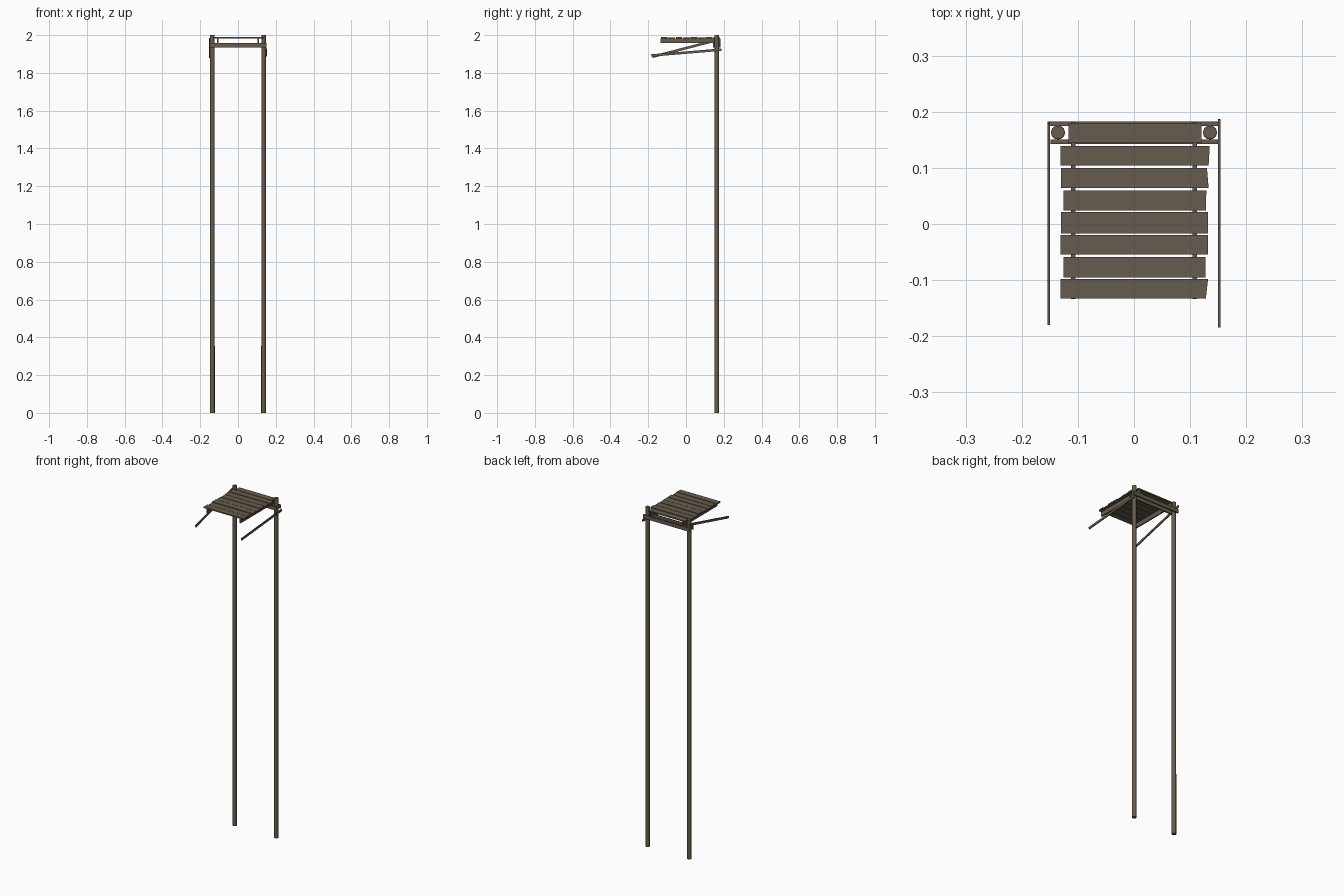
import bpy, bmesh, math
from mathutils import Vector

if "Cube" in bpy.data.objects:
    bpy.data.objects.remove(bpy.data.objects["Cube"])

wood = bpy.data.materials.new("weathered brown wood")
wood.diffuse_color = (0.135, 0.106, 0.077, 1)
wood.use_nodes = True
wood.node_tree.nodes["Principled BSDF"].inputs["Base Color"].default_value = wood.diffuse_color


def finish(name, bm):
    bmesh.ops.recalc_face_normals(bm, faces=bm.faces)
    me = bpy.data.meshes.new(name)
    bm.to_mesh(me)
    bm.free()
    me.materials.append(wood)
    ob = bpy.data.objects.new(name, me)
    bpy.context.collection.objects.link(ob)
    return ob


def box(name, x, y, z, skew_right=0.0):
    """Box from (min, max) ranges; skew_right shifts the right end at its front edge."""
    bm = bmesh.new()
    bmesh.ops.create_cube(bm, size=1)
    for v in bm.verts:
        i, j, k = (int(c > 0) for c in v.co)
        v.co = (x[i], y[j], z[k])
        if i == 1 and j == 0:
            v.co.x += skew_right
    return finish(name, bm)


# Two tall round posts at the back
for side, s in (("left", -1), ("right", 1)):
    bm = bmesh.new()
    bmesh.ops.create_cone(bm, cap_ends=True, segments=12, radius1=0.0125,
                          radius2=0.012, depth=2.0)
    bmesh.ops.translate(bm, verts=bm.verts, vec=(s * 0.1355, 0.163, 1.0))
    post = finish(side + "_post", bm)
    for p in post.data.polygons:
        p.use_smooth = len(p.vertices) == 4
    for e in post.data.edges:
        a, b = (post.data.vertices[i].co.z for i in e.vertices)
        e.use_edge_sharp = abs(a - b) < 0.1

# Cross beams clamping the posts front and back
box("front_beam", (-0.149, 0.150), (0.143, 0.151), (1.935, 1.957))
box("back_beam", (-0.150, 0.151), (0.175, 0.183), (1.935, 1.957))

# Joists under the deck
for side, s in (("left", -1), ("right", 1)):
    c = s * 0.108
    box(side + "_joist", (c - 0.004, c + 0.004), (-0.134, 0.182), (1.957, 1.983))

# Deck planks: left, right, front y, back y, skew of the right end
planks = [
    (-0.117, 0.120, 0.144, 0.179, 0.0),
    (-0.131, 0.135, 0.104, 0.139, -0.002),
    (-0.130, 0.130, 0.064, 0.100, 0.003),
    (-0.126, 0.129, 0.024, 0.060, -0.001),
    (-0.130, 0.132, -0.017, 0.021, 0.0),
    (-0.131, 0.132, -0.054, -0.020, 0.0),
    (-0.126, 0.127, -0.095, -0.059, 0.0),
    (-0.131, 0.132, -0.133, -0.098, -0.004),
]
for n, (x0, x1, y0, y1, sk) in enumerate(planks):
    lift = 0.001 * (n % 2)
    box("deck_plank", (x0, x1), (y0, y1), (1.982, 1.988 + lift), sk)


# Loose side braces dropping toward the front
def brace(name, x, front, back, w=0.005, h=0.013):
    bm = bmesh.new()
    bmesh.ops.create_cube(bm, size=1)
    a, b = Vector((x, *front)), Vector((x, *back))
    d = (b - a).normalized()
    up = Vector((1, 0, 0)).cross(d)
    for v in bm.verts:
        c = v.co.copy()
        v.co = (a + b) / 2 + Vector((c.x * w, 0, 0)) + (b - a) * c.y + up * c.z * h
    finish(name, bm)


brace("left_brace", -0.152, (-0.178, 1.885), (0.181, 1.978))
brace("right_brace", 0.152, (-0.184, 1.892), (0.187, 1.923))
